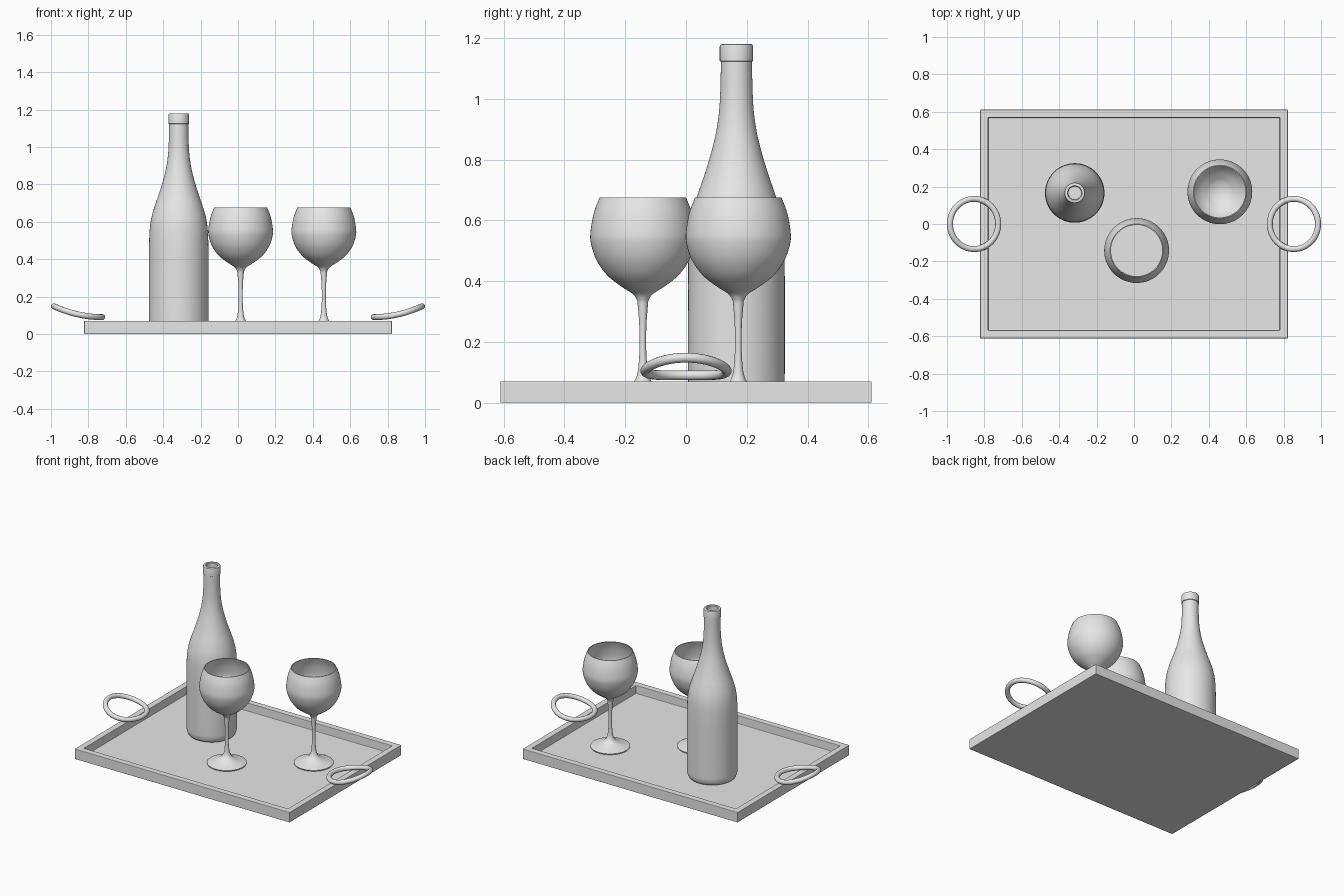
import bpy, bmesh, math

cube = bpy.data.objects.get("Cube")
if cube:
    bpy.data.objects.remove(cube, do_unlink=True)

grey = bpy.data.materials.new("plain grey")
grey.use_nodes = True
grey.diffuse_color = (0.8, 0.8, 0.8, 1)
grey.node_tree.nodes["Principled BSDF"].inputs["Base Color"].default_value = grey.diffuse_color


def add(name, data, location=(0, 0, 0)):
    data.materials.append(grey)
    obj = bpy.data.objects.new(name, data)
    obj.location = location
    bpy.context.collection.objects.link(obj)
    return obj


def smooth_path(points, steps=5):
    """Catmull-Rom curve through (radius, height) points."""
    out = []
    for i in range(len(points) - 1):
        a, b, c, d = (points[max(0, min(k, len(points) - 1))] for k in range(i - 1, i + 3))
        for s in range(steps):
            t = s / steps
            out.append(tuple(
                0.5 * (2 * q + (r - p) * t + (2 * p - 5 * q + 4 * r - w) * t * t
                       + (3 * q - p - 3 * r + w) * t ** 3)
                for p, q, r, w in zip(a, b, c, d)))
    return out + [points[-1]]


def lathe(name, profile, location, sides=64):
    """Spin a (radius, height) profile about the z axis."""
    bm = bmesh.new()
    verts = [bm.verts.new((r, 0, z)) for r, z in profile]
    edges = [bm.edges.new(pair) for pair in zip(verts, verts[1:])]
    bmesh.ops.spin(bm, geom=verts + edges, cent=(0, 0, 0), axis=(0, 0, 1),
                   angle=math.tau, steps=sides, use_duplicate=False)
    bmesh.ops.remove_doubles(bm, verts=bm.verts, dist=0.0002)
    bmesh.ops.recalc_face_normals(bm, faces=bm.faces)
    mesh = bpy.data.meshes.new(name)
    bm.to_mesh(mesh)
    bm.free()
    obj = add(name, mesh, location)
    bpy.ops.object.select_all(action="DESELECT")
    obj.select_set(True)
    bpy.context.view_layer.objects.active = obj
    bpy.ops.object.shade_smooth_by_angle(angle=math.radians(40))
    return obj


FLOOR = 0.015

# Tray: a block with a sunken floor
bm = bmesh.new()
bmesh.ops.create_cube(bm, size=1)
bmesh.ops.scale(bm, vec=(1.645, 1.222, 0.07), verts=bm.verts)
bmesh.ops.translate(bm, vec=(0, 0, 0.035), verts=bm.verts)
top = [f for f in bm.faces if f.normal.z > 0.9]
bmesh.ops.inset_region(bm, faces=top, thickness=0.06)
bmesh.ops.inset_region(bm, faces=top, thickness=0.002, depth=FLOOR - 0.07)
mesh = bpy.data.meshes.new("tray")
bm.to_mesh(mesh)
bm.free()
tray = add("tray", mesh)
bevel = tray.modifiers.new("soft edges", "BEVEL")
bevel.width = 0.003
bevel.segments = 2

# Ring handles, curling up towards their outer ends
for side, name in ((1, "left_handle"), (-1, "right_handle")):
    curve = bpy.data.curves.new(name, "CURVE")
    curve.dimensions = "3D"
    curve.bevel_depth = 0.016
    curve.bevel_resolution = 4
    ring = curve.splines.new("POLY")
    count = 64
    ring.points.add(count - 1)
    for i, p in enumerate(ring.points):
        a = math.tau * i / count
        x = 0.855 + 0.129 * math.cos(a)
        rise = (x - 0.726) / 0.258
        p.co = (side * x, 0.134 * math.sin(a), 0.09 + 0.058 * rise ** 2, 1)
    ring.use_cyclic_u = True
    ring.use_smooth = True
    add(name, curve)

# Bottle: rounded base, long shoulder, collar and open mouth
body = smooth_path([(0.12, FLOOR), (0.145, 0.022), (0.157, 0.05), (0.159, 0.1), (0.159, 0.3),
                    (0.158, 0.5), (0.15, 0.6), (0.131, 0.675), (0.107, 0.745), (0.084, 0.82),
                    (0.067, 0.89), (0.057, 0.96), (0.053, 1.03), (0.051, 1.122)])
collar = [(0.055, 1.124), (0.055, 1.172), (0.053, 1.178), (0.049, 1.18),
          (0.039, 1.18), (0.035, 1.176), (0.034, 1.0), (0, 1.0)]
lathe("bottle", [(0, FLOOR)] + body + collar, (-0.317, 0.166, 0))

# Goblets: foot and stem, thin-walled bowl
stem = smooth_path([(0.122, FLOOR), (0.124, 0.02), (0.12, 0.026), (0.075, 0.04), (0.04, 0.058),
                    (0.023, 0.08), (0.015, 0.115), (0.011, 0.18), (0.012, 0.26), (0.018, 0.335)])
bowl = smooth_path([(0.018, 0.335), (0.032, 0.357), (0.072, 0.383), (0.118, 0.42), (0.153, 0.47),
                    (0.171, 0.525), (0.172, 0.565), (0.161, 0.625), (0.142, 0.676)])
inside = [(r - 0.005, z) for r, z in reversed(bowl) if r > 0.06]
goblet = [(0, FLOOR)] + stem + bowl[1:] + inside + [(0.03, 0.368), (0, 0.363)]
lathe("front_goblet", goblet, (0.014, -0.142, 0))
lathe("back_goblet", goblet, (0.459, 0.172, 0))

# Drink surface in the front goblet
lathe("drink", [(0, 0.465), (0.148, 0.465)], (0.014, -0.142, 0))
